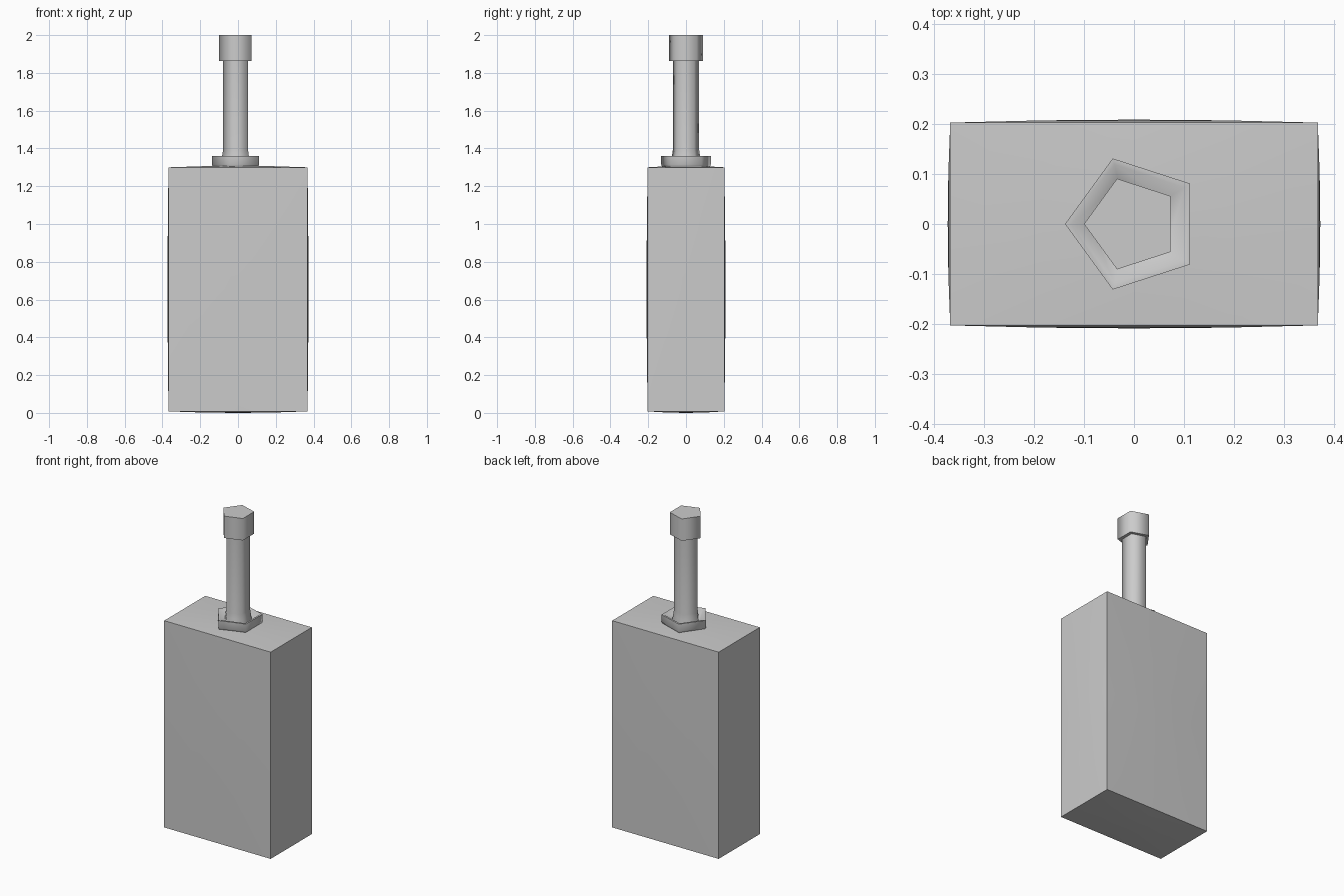
import bpy, bmesh, math

if "Cube" in bpy.data.objects:
    bpy.data.objects.remove(bpy.data.objects["Cube"])


def make_object(name, bm, angle):
    bmesh.ops.recalc_face_normals(bm, faces=bm.faces)
    mesh = bpy.data.meshes.new(name)
    bm.to_mesh(mesh)
    bm.free()
    ob = bpy.data.objects.new(name, mesh)
    bpy.context.collection.objects.link(ob)
    bpy.ops.object.select_all(action='DESELECT')
    ob.select_set(True)
    bpy.context.view_layer.objects.active = ob
    bpy.ops.object.shade_smooth_by_angle(angle=math.radians(angle))


def pentagon_lathe(name, profile, angle):
    """Skin pentagon rings given as (centre x, radius, z), point towards -x."""
    bm = bmesh.new()
    rings = []
    for cx, r, z in profile:
        rings.append([bm.verts.new((cx - r * math.cos(i * math.tau / 5),
                                    r * math.sin(i * math.tau / 5), z))
                      for i in range(5)])
    for a, b in zip(rings, rings[1:]):
        for i in range(5):
            j = (i + 1) % 5
            bm.faces.new((a[i], a[j], b[j], b[i]))
    bm.faces.new(rings[0])
    bm.faces.new(rings[-1])
    make_object(name, bm, angle)


# Slightly pillowed rectangular bottle
bm = bmesh.new()
bmesh.ops.create_cube(bm, size=2)
bmesh.ops.subdivide_edges(bm, edges=bm.edges[:], cuts=3, use_grid_fill=True)
for v in bm.verts:
    x, y, z = v.co
    v.co.x = x * (0.368 + 0.005 * (1 - max(y * y, z * z)))
    v.co.y = y * (0.203 + 0.006 * (1 - max(x * x, z * z)))
    v.co.z = 0.654 + z * (0.646 + 0.008 * (1 - max(x * x, y * y)))
make_object("bottle_body", bm, 40)

# Collar with a raised rim dipping in towards the neck
pentagon_lathe("neck_collar", [
    (0.0, 0.128, 1.29), (0.0, 0.138, 1.315), (0.0, 0.138, 1.36),
    (0.0, 0.125, 1.36), (-0.004, 0.085, 1.325)], 80)

# Slim five sided neck
pentagon_lathe("neck", [
    (-0.006, 0.085, 1.31), (-0.006, 0.078, 1.36),
    (-0.006, 0.0735, 1.39), (-0.006, 0.0735, 1.88)], 80)

# Wider cap
pentagon_lathe("cap", [(-0.0045, 0.0955, 1.863), (-0.0045, 0.0955, 2.0)], 80)
